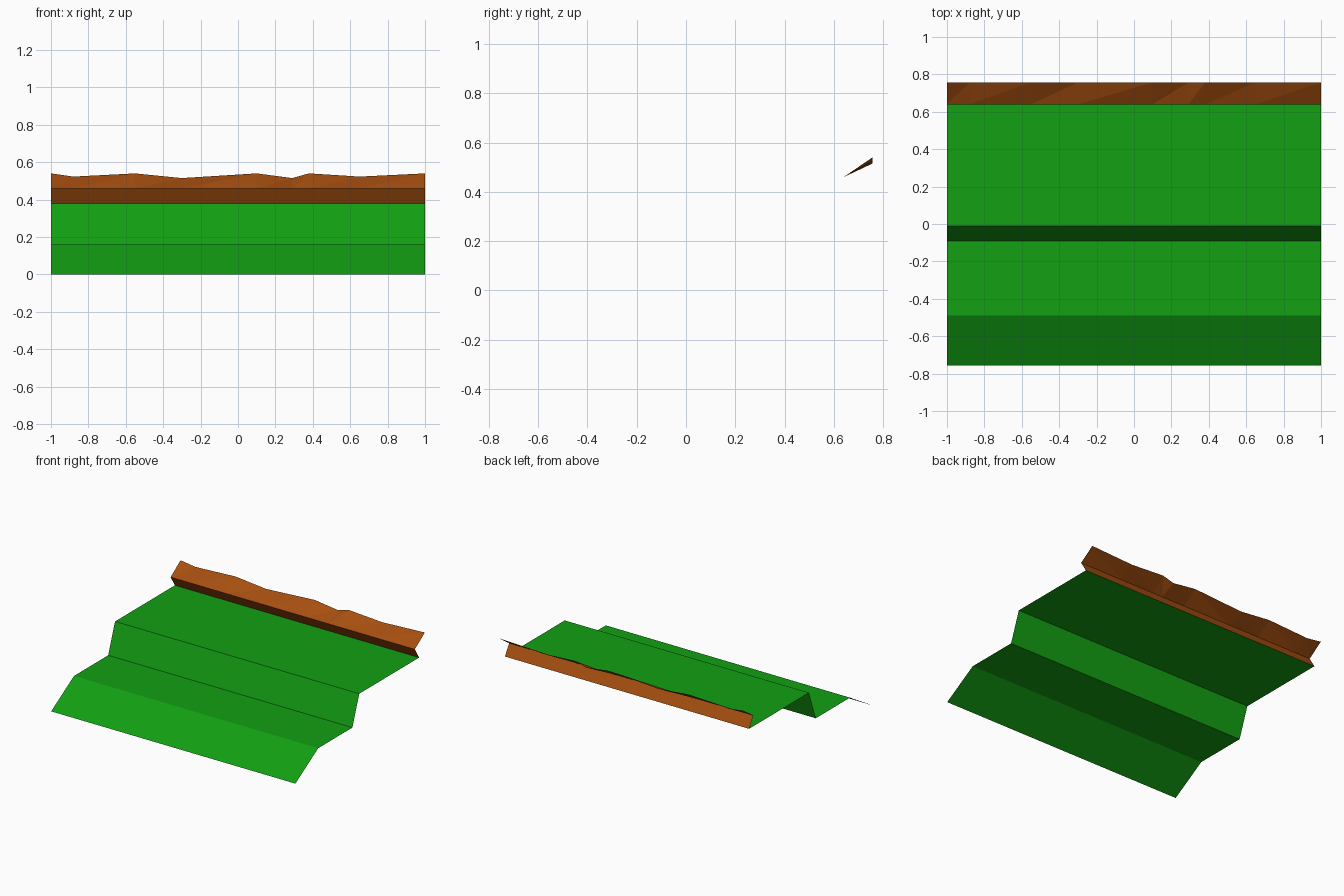
import bpy

if "Cube" in bpy.data.objects:
    bpy.data.objects.remove(bpy.data.objects["Cube"])


def material(name, color):
    m = bpy.data.materials.new(name)
    m.diffuse_color = (*color, 1.0)
    m.use_nodes = True
    m.node_tree.nodes["Principled BSDF"].inputs["Base Color"].default_value = m.diffuse_color
    return m


def sheet(name, rows, mat):
    """Open strip of flat triangles lofted between rows of points (front to back)."""
    n = len(rows[0])
    verts = [p for row in rows for p in row]
    faces = []
    for r in range(len(rows) - 1):
        for i in range(n - 1):
            a, b = r * n + i, r * n + i + 1
            c, d = b + n, a + n
            faces += [(a, b, c), (a, c, d)]
    mesh = bpy.data.meshes.new(name)
    mesh.from_pydata(verts, [], faces)
    mesh.materials.append(mat)
    mesh.update()
    obj = bpy.data.objects.new(name, mesh)
    bpy.context.collection.objects.link(obj)
    return obj


grass = material("grass green", (0.006, 0.35, 0.006))
earth = material("earth brown", (0.38, 0.078, 0.005))

# Stepped grass slope: one profile (y, z) swept across the width
profile = [(-0.757, 0.0), (-0.49, 0.16), (-0.09, 0.16), (-0.01, 0.38), (0.69, 0.38)]
sheet("grass_slope", [[(x, y, z) for x in (-1, 1)] for y, z in profile], grass)

# Earth bank: undercut face, then a lip with an uneven top edge (x, z)
crest = [(-1, 0.54), (-0.88, 0.523), (-0.55, 0.54), (-0.3, 0.515), (0.1, 0.54),
         (0.29, 0.515), (0.38, 0.54), (0.65, 0.523), (1, 0.54)]
sheet("earth_bank", [
    [(x, 0.69, 0.38) for x, _ in crest],
    [(x, 0.64, 0.46) for x, _ in crest],
    [(x, 0.757, z) for x, z in crest],
], earth)
